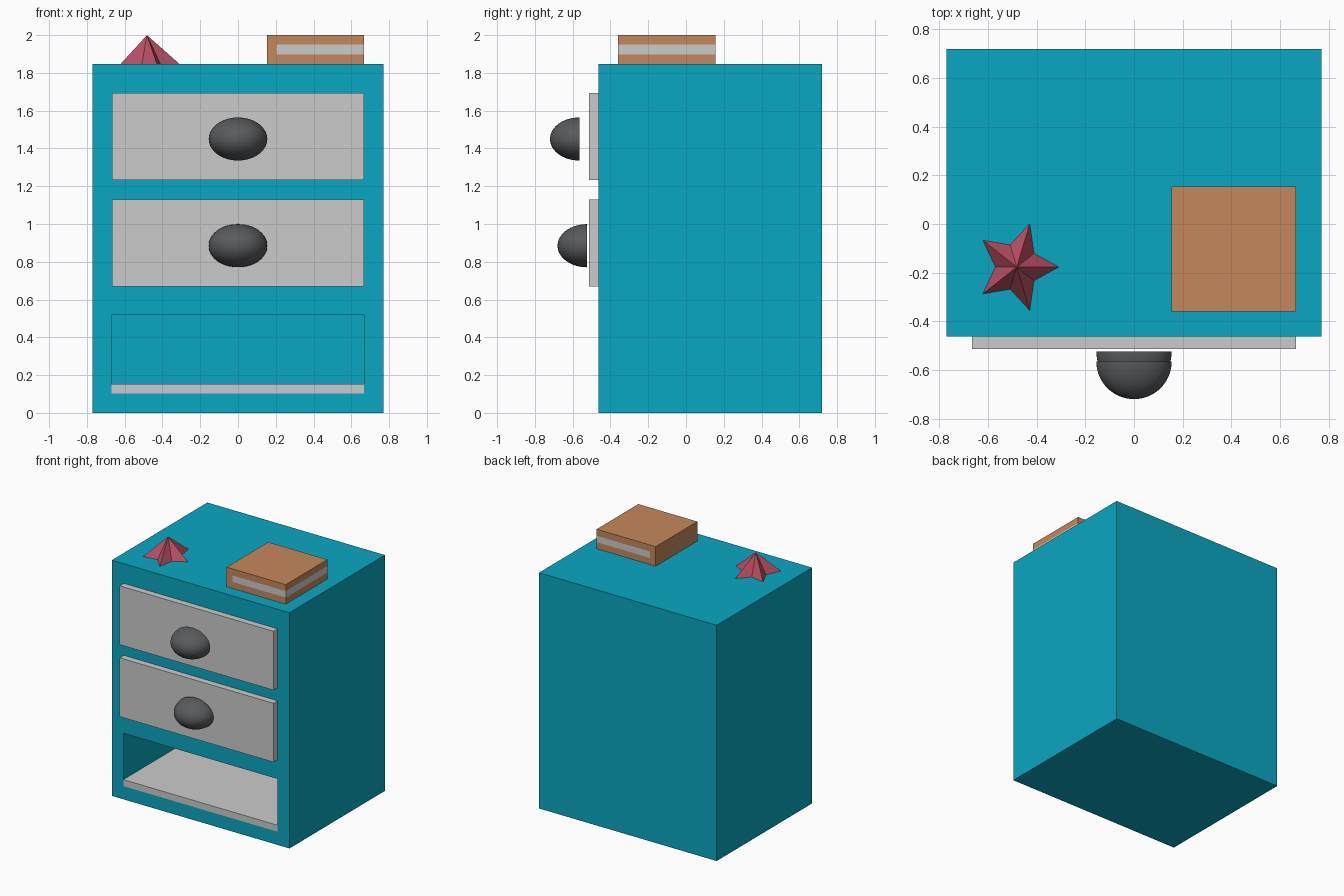
import bpy, bmesh, math
from mathutils import Matrix, Vector

if "Cube" in bpy.data.objects:
    bpy.data.objects.remove(bpy.data.objects["Cube"])


def material(name, rgb):
    m = bpy.data.materials.new(name)
    m.diffuse_color = (*rgb, 1)
    m.use_nodes = True
    m.node_tree.nodes["Principled BSDF"].inputs["Base Color"].default_value = m.diffuse_color
    return m


TEAL = material("teal_paint", (0.003, 0.39, 0.54))
BROWN = material("brown_cover", (0.56, 0.245, 0.107))
RED = material("red", (0.5, 0.08, 0.125))
DARK = material("dark_knob", (0.098, 0.103, 0.11))


def finish(name, bm, mat=None):
    bmesh.ops.recalc_face_normals(bm, faces=bm.faces)
    me = bpy.data.meshes.new(name)
    bm.to_mesh(me)
    bm.free()
    ob = bpy.data.objects.new(name, me)
    bpy.context.collection.objects.link(ob)
    if mat:
        me.materials.append(mat)
    return ob


def box(name, x, y, z, mat=None):
    bm = bmesh.new()
    lo, hi = Vector((x[0], y[0], z[0])), Vector((x[1], y[1], z[1]))
    mx = Matrix.Translation((lo + hi) / 2) @ Matrix.Diagonal((*(hi - lo), 1))
    bmesh.ops.create_cube(bm, size=1, matrix=mx)
    return finish(name, bm, mat)


def knob(name, y, z):
    # Half ellipsoid, flat side towards the drawer
    bm = bmesh.new()
    bmesh.ops.create_uvsphere(bm, u_segments=64, v_segments=32, radius=1)
    bmesh.ops.bisect_plane(bm, geom=bm.verts[:] + bm.edges[:] + bm.faces[:],
                           dist=1e-5, plane_co=(0, 0, 0), plane_no=(0, 1, 0),
                           clear_outer=True)
    rim = [e for e in bm.edges if e.is_boundary]
    bmesh.ops.contextual_create(bm, geom=rim)
    bm.transform(Matrix.Translation((0, y, z)) @ Matrix.Diagonal((0.155, 0.155, 0.114, 1)))
    return finish(name, bm, DARK)


# Cabinet body with an open bottom compartment
body = box("cabinet_body", (-0.77, 0.77), (-0.462, 0.72), (0, 1.847), TEAL)
cutter = box("compartment_cutter", (-0.67, 0.668), (-0.6, 0.62), (0.103, 0.517), TEAL)
cutter.hide_render = True
cut = body.modifiers.new("compartment", 'BOOLEAN')
cut.operation = 'DIFFERENCE'
cut.solver = 'EXACT'
cut.object = cutter
bpy.context.view_layer.objects.active = body
bpy.ops.object.modifier_apply(modifier=cut.name)
bpy.data.objects.remove(cutter)

# Shelf board in the compartment
box("shelf", (-0.67, 0.668), (-0.462, 0.62), (0.103, 0.154))

# Drawer fronts and knobs
for label, z0, knob_y, knob_z in (("upper", 1.232, -0.565, 1.45),
                                  ("lower", 0.668, -0.525, 0.885)):
    box(label + "_drawer", (-0.667, 0.667), (-0.513, -0.455), (z0, z0 + 0.461))
    knob(label + "_knob", knob_y, knob_z)

# Book: C-shaped cover profile around a page block
bm = bmesh.new()
profile = [(0.154, 1.847), (0.666, 1.847), (0.666, 1.898), (0.205, 1.898),
           (0.205, 1.949), (0.666, 1.949), (0.666, 2.0), (0.154, 2.0)]
face = bm.faces.new([bm.verts.new((x, -0.36, z)) for x, z in profile])
ext = bmesh.ops.extrude_face_region(bm, geom=[face], use_keep_orig=True)
bmesh.ops.translate(bm, vec=(0, 0.515, 0),
                    verts=[g for g in ext["geom"] if isinstance(g, bmesh.types.BMVert)])
finish("book_cover", bm, BROWN)
box("book_pages", (0.205, 0.666), (-0.36, 0.155), (1.898, 1.949))

# Five-pointed star rising to a peak
bm = bmesh.new()
cx, cy = -0.482, -0.177
ring = []
for i in range(10):
    a, k = i * math.pi / 5, 1 if i % 2 == 0 else 0.51
    ring.append(bm.verts.new((cx + 0.1725 * k * math.cos(a),
                              cy + 0.1875 * k * math.sin(a), 1.847)))
peak = bm.verts.new((cx, cy, 2.0))
for i in range(10):
    bm.faces.new((ring[i], ring[(i + 1) % 10], peak))
bm.faces.new(ring[::-1])
finish("star", bm, RED)
